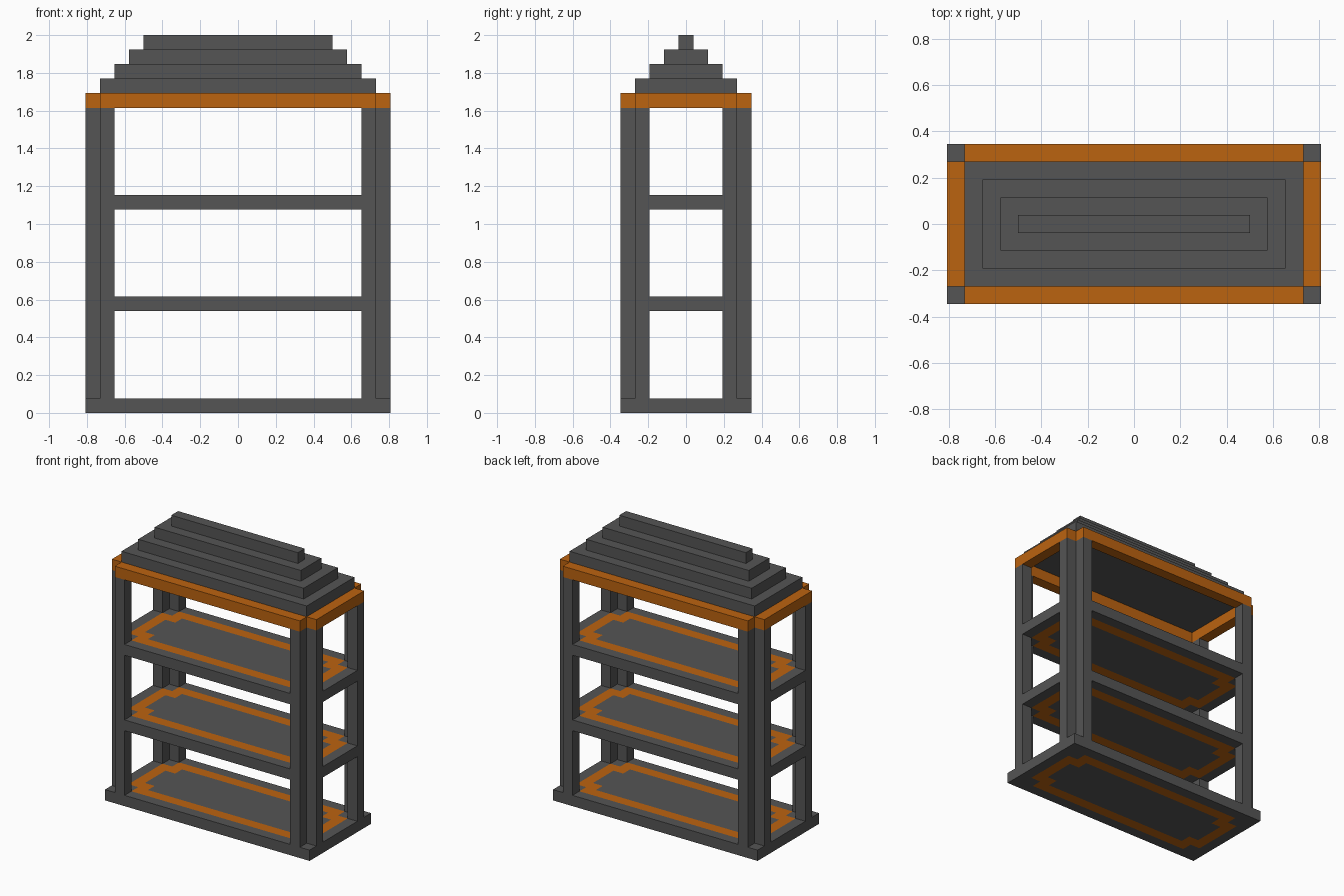
import bpy
import bmesh

U = 2 / 26          # one block
HALF_X, HALF_Y = 10, 4

cube = bpy.data.objects.get("Cube")
if cube:
    bpy.data.objects.remove(cube, do_unlink=True)


def make_material(name, colour):
    mat = bpy.data.materials.new(name)
    mat.use_nodes = True
    mat.diffuse_color = (*colour, 1)
    mat.node_tree.nodes["Principled BSDF"].inputs["Base Color"].default_value = (*colour, 1)
    return mat


grey = make_material("dark grey", (0.09, 0.09, 0.09))
orange = make_material("burnt orange", (0.50, 0.125, 0.005))


def add_object(name, bm, *mats):
    mesh = bpy.data.meshes.new(name)
    bm.to_mesh(mesh)
    bm.free()
    for mat in mats:
        mesh.materials.append(mat)
    obj = bpy.data.objects.new(name, mesh)
    bpy.context.collection.objects.link(obj)
    return obj


def box(name, mat, centre, size):
    """Box measured in blocks: centre in x and y, bottom in z."""
    bm = bmesh.new()
    bmesh.ops.create_cube(bm, size=1)
    x, y, z = centre
    for v in bm.verts:
        v.co.x = (x + v.co.x * size[0]) * U
        v.co.y = (y + v.co.y * size[1]) * U
        v.co.z = (z + (v.co.z + 0.5) * size[2]) * U
    return add_object(name, bm, mat)


def is_inlay(x, y):
    """Rounded orange ring set one block in from the edge."""
    return (x == 9 and y <= 2) or (y == 3 and x <= 8) or (x == 8 and y == 2)


def shelf(name, level, keep_corners):
    bm = bmesh.new()
    nx, ny = 2 * HALF_X + 1, 2 * HALF_Y + 1
    bmesh.ops.create_grid(bm, x_segments=nx, y_segments=ny, size=0.5)
    for v in bm.verts:
        v.co = (v.co.x * nx * U, v.co.y * ny * U, (level + 1) * U)
    cut = []
    for f in bm.faces:
        c = f.calc_center_median() / U
        x, y = abs(round(c.x)), abs(round(c.y))
        f.material_index = int(is_inlay(x, y))
        if x + y >= 13 and not keep_corners:
            cut.append(f)
    bmesh.ops.delete(bm, geom=cut, context='FACES')
    obj = add_object(name, bm, grey, orange)
    solid = obj.modifiers.new("thickness", 'SOLIDIFY')
    solid.thickness = U
    solid.offset = -1


# Base and shelves
shelf("base", 0, True)
shelf("lower_shelf", 7, False)
shelf("upper_shelf", 14, False)

# Corner posts: a pair of columns at each corner, leaving the outer corner open
for sx, side in ((1, "left"), (-1, "right")):
    for sy, end in ((-1, "front"), (1, "back")):
        box(f"{end}_{side}_post_long_side", grey, (9 * sx, 4 * sy, 1), (1, 1, 20))
        box(f"{end}_{side}_post_short_side", grey, (10 * sx, 3 * sy, 1), (1, 1, 20))

# Orange band under the roof
for s, long_name, short_name in ((-1, "front", "right"), (1, "back", "left")):
    box(f"{long_name}_band", orange, (0, 4 * s, 21), (19, 1, 1))
    box(f"{short_name}_band", orange, (10 * s, 0, 21), (1, 7, 1))

# Stepped roof
for step in range(4):
    box(f"roof_step_{step + 1}", grey, (0, 0, 22 + step), (19 - 2 * step, 7 - 2 * step, 1))
